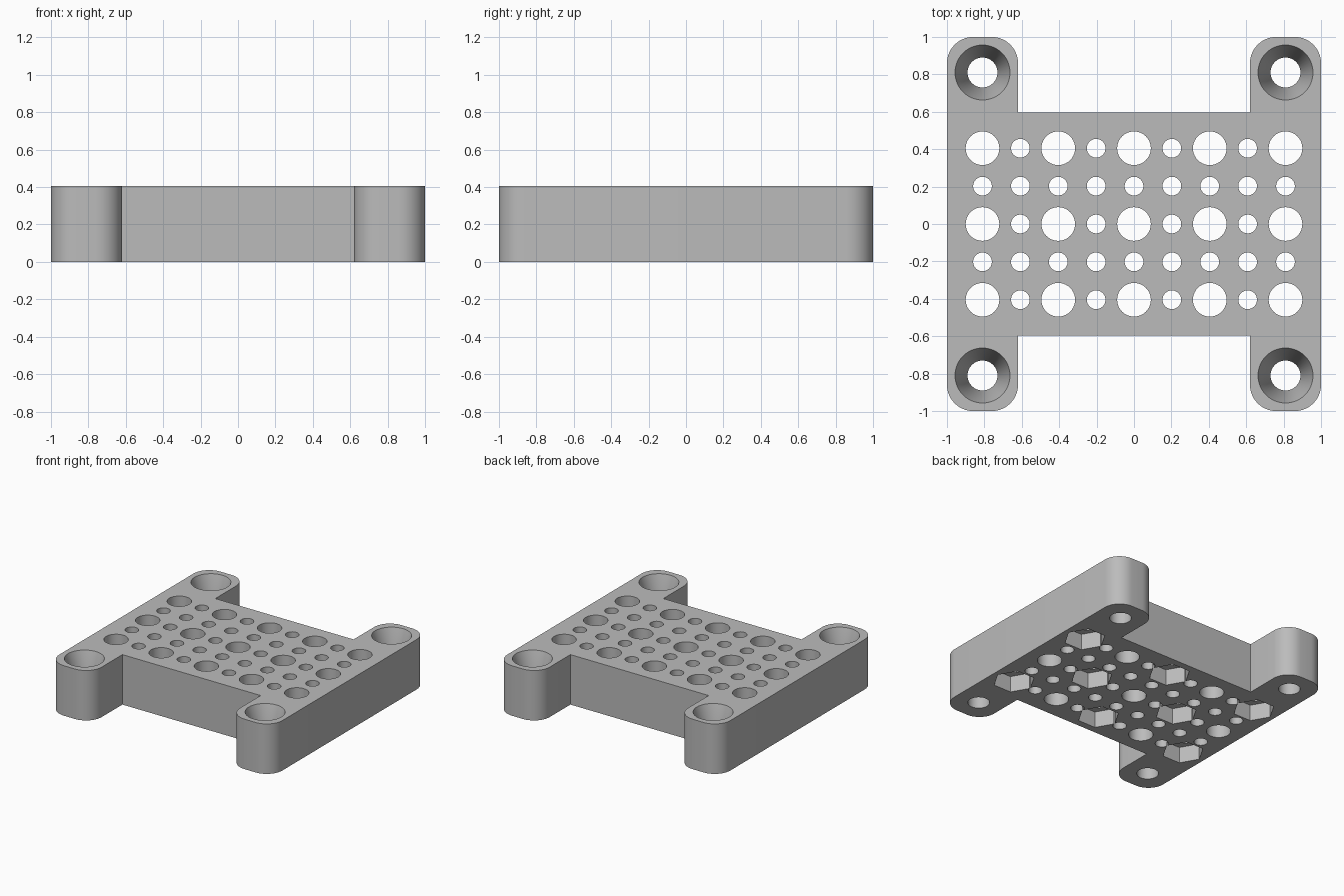
import bpy, bmesh, math
from mathutils import Vector

if "Cube" in bpy.data.objects:
    bpy.data.objects.remove(bpy.data.objects["Cube"], do_unlink=True)

HEIGHT = 0.405
PITCH = 0.2025
CORNER = 0.14

grey = bpy.data.materials.new("plain grey")
grey.use_nodes = True
colour = (0.5, 0.5, 0.5, 1)
grey.diffuse_color = colour
grey.node_tree.nodes["Principled BSDF"].inputs["Base Color"].default_value = colour


def make_object(name, bm):
    bmesh.ops.recalc_face_normals(bm, faces=bm.faces[:])
    mesh = bpy.data.meshes.new(name)
    bm.to_mesh(mesh)
    bm.free()
    mesh.materials.append(grey)
    obj = bpy.data.objects.new(name, mesh)
    bpy.context.collection.objects.link(obj)
    return obj


def fillet(corner, before, after, steps=10):
    """Round a right-angled corner into an arc of points."""
    a = (before - corner).normalized() * CORNER
    b = (after - corner).normalized() * CORNER
    centre = corner + a + b
    angles = [math.pi / 2 * i / steps for i in range(steps + 1)]
    return [centre - b * math.cos(t) - a * math.sin(t) for t in angles]


def add_lathe(bm, x, y, profile, sides):
    """Stack of rings (radius, z), closed at both ends."""
    rings = []
    for r, z in profile:
        rings.append([bm.verts.new((x + r * math.cos(math.tau * i / sides),
                                    y + r * math.sin(math.tau * i / sides), z))
                      for i in range(sides)])
    for low, high in zip(rings, rings[1:]):
        for i in range(sides):
            j = (i + 1) % sides
            bm.faces.new((low[i], low[j], high[j], high[i]))
    bm.faces.new(rings[0])
    bm.faces.new(rings[-1])


def cut(target, cutter):
    cutter.hide_render = True
    mod = target.modifiers.new("cut", 'BOOLEAN')
    mod.operation = 'DIFFERENCE'
    mod.solver = 'EXACT'
    mod.object = cutter
    bpy.context.view_layer.objects.active = target
    bpy.ops.object.modifier_apply(modifier=mod.name)
    bpy.data.objects.remove(cutter, do_unlink=True)


# H-shaped block with rounded arm ends
half = [(1, 0.595), (1, 1), (0.62, 1), (0.62, 0.595)]
quarter = [Vector(p) for p in half[1:]]
corners = quarter + [Vector((-p.x, p.y)) for p in reversed(quarter)]
corners += [-p for p in corners]
outline = []
for i, c in enumerate(corners):
    if abs(c.y) == 1:
        outline += fillet(c, corners[i - 1], corners[(i + 1) % len(corners)])
    else:
        outline.append(c)
bm = bmesh.new()
base = bm.faces.new([bm.verts.new((p.x, p.y, 0)) for p in outline])
top = bmesh.ops.extrude_face_region(bm, geom=[base])["geom"]
bmesh.ops.translate(bm, vec=(0, 0, HEIGHT),
                    verts=[v for v in top if isinstance(v, bmesh.types.BMVert)])
plate = make_object("mounting_plate", bm)

# Through holes in a grid, countersunk screw holes in the arms
holes = bmesh.new()
pockets = bmesh.new()
for i in range(-4, 5):
    for j in range(-2, 3):
        x, y = i * PITCH, j * PITCH
        large = i % 2 == 0 and j % 2 == 0
        radius = 0.09 if large else 0.05
        add_lathe(holes, x, y, [(radius, -0.1), (radius, 0.5)], 40)
        # Hexagonal nut pockets under every other large hole
        if large and (i + j) % 4 == 2:
            add_lathe(pockets, x, y, [(0.155, -0.1), (0.155, 0.13)], 6)
screw = [(0.08, -0.1), (0.08, 0.18), (0.147, HEIGHT), (0.147, 0.5)]
for sx in (-1, 1):
    for sy in (-1, 1):
        add_lathe(holes, sx * 4 * PITCH, sy * 4 * PITCH, screw, 48)
cut(plate, make_object("hole_cutter", holes))
cut(plate, make_object("pocket_cutter", pockets))

# Smooth round walls, sharp rims
bpy.ops.object.select_all(action='DESELECT')
plate.select_set(True)
bpy.context.view_layer.objects.active = plate
bpy.ops.object.shade_smooth_by_angle(angle=math.radians(25))
